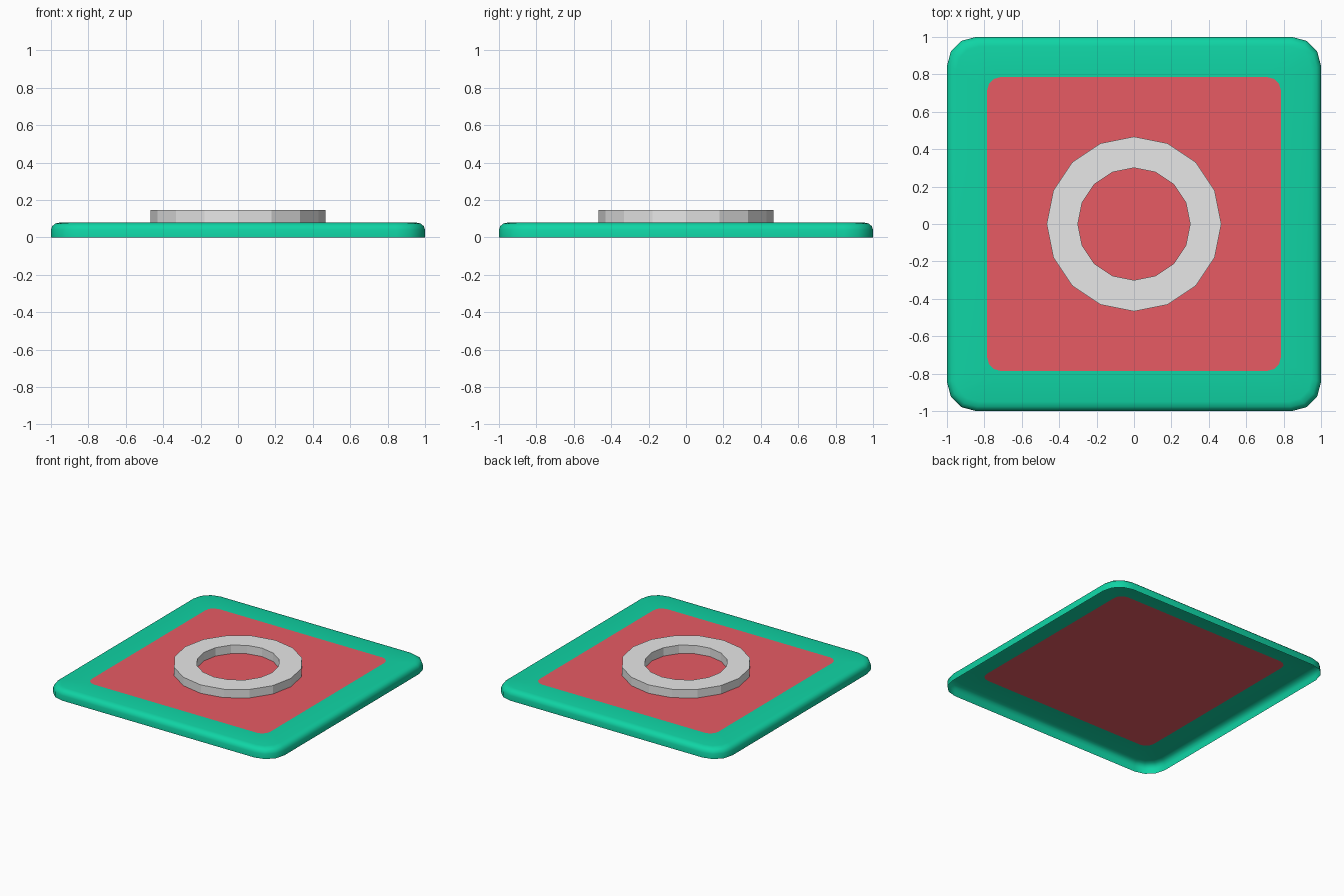
import bpy, bmesh, math

if "Cube" in bpy.data.objects:
    bpy.data.objects.remove(bpy.data.objects["Cube"])


def material(name, rgb):
    m = bpy.data.materials.new(name)
    m.diffuse_color = (*rgb, 1)
    m.use_nodes = True
    m.node_tree.nodes["Principled BSDF"].inputs["Base Color"].default_value = m.diffuse_color
    return m


green = material("green", (0.005, 0.66, 0.375))
red = material("red", (0.8, 0.105, 0.127))
grey = material("light grey", (0.8, 0.8, 0.8))


def rounded_square(half, radius, steps=3):
    pts = []
    for q in range(4):
        for i in range(steps + 1):
            a = math.pi / 2 * (q + i / steps)
            sx = 1 if q in (0, 3) else -1
            sy = 1 if q in (0, 1) else -1
            pts.append((sx * (half - radius) + radius * math.cos(a),
                        sy * (half - radius) + radius * math.sin(a)))
    return pts


def finish(name, bm, mat, smooth):
    me = bpy.data.meshes.new(name)
    for f in bm.faces:
        f.smooth = smooth
    bm.to_mesh(me)
    bm.free()
    me.materials.append(mat)
    ob = bpy.data.objects.new(name, me)
    bpy.context.collection.objects.link(ob)


def bridge(bm, a, b):
    n = len(a)
    for i in range(n):
        j = (i + 1) % n
        bm.faces.new((a[i], a[j], b[j], b[i]))


# Open-bottomed rim: (half width, corner radius, height)
PROFILE = [(1.0, 0.155, 0.0), (1.0, 0.155, 0.04), (0.993, 0.15, 0.06),
           (0.977, 0.14, 0.074), (0.95, 0.125, 0.08), (0.785, 0.07, 0.08)]
bm = bmesh.new()
loops = [[bm.verts.new((x, y, z)) for x, y in rounded_square(h, r)]
         for h, r, z in PROFILE]
for a, b in zip(loops, loops[1:]):
    bridge(bm, a, b)
finish("tile_rim", bm, green, True)

# Flat centre panel
bm = bmesh.new()
bm.faces.new([bm.verts.new((x, y, 0.08)) for x, y in rounded_square(0.785, 0.07)])
finish("centre_panel", bm, red, False)

# Faceted raised ring, open underneath where it meets the panel
bm = bmesh.new()
loops = []
for r, z in ((0.467, 0.08), (0.467, 0.147), (0.3, 0.147), (0.3, 0.08)):
    loops.append([bm.verts.new((r * math.cos(i * math.pi / 8),
                                r * math.sin(i * math.pi / 8), z)) for i in range(16)])
for a, b in zip(loops, loops[1:]):
    bridge(bm, a, b)
finish("raised_ring", bm, grey, False)
